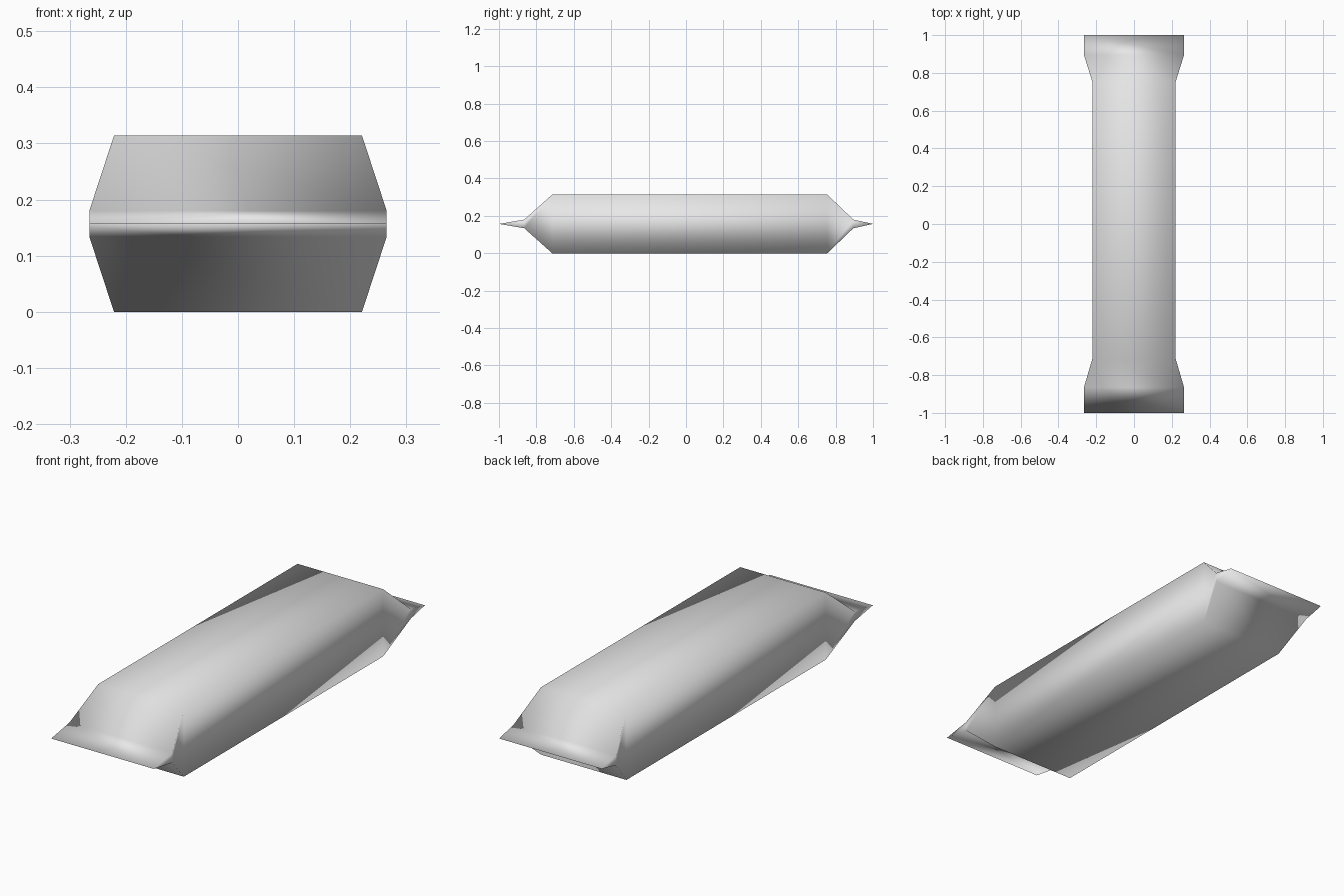
import bpy
import bmesh

cube = bpy.data.objects.get("Cube")
if cube:
    bpy.data.objects.remove(cube, do_unlink=True)

# Plain wrapper material
grey = bpy.data.materials.new("light grey")
grey.use_nodes = True
grey.diffuse_color = (0.8, 0.8, 0.8, 1)
grey.node_tree.nodes["Principled BSDF"].inputs["Base Color"].default_value = grey.diffuse_color

# Cross-sections along the length: y, half width, half height
MID = 0.157
SECTIONS = [
    (-1.0, 0.265, 0.0),     # front seal edge
    (-0.865, 0.265, 0.023),  # front seal root
    (-0.715, 0.221, MID),   # body start
    (0.755, 0.221, MID),    # body end
    (0.895, 0.265, 0.023),   # back seal root
    (1.0, 0.265, 0.0),      # back seal edge
]
CORNERS = [(-1, -1), (1, -1), (1, 1), (-1, 1)]

# Loft the sections into a closed packet with pinched ends
bm = bmesh.new()
rings = [[bm.verts.new((sx * w, y, MID + sz * h)) for sx, sz in CORNERS]
         for y, w, h in SECTIONS]
for a, b in zip(rings, rings[1:]):
    for i in range(4):
        j = (i + 1) % 4
        bm.faces.new((a[i], a[j], b[j], b[i]))
bmesh.ops.remove_doubles(bm, verts=bm.verts[:], dist=0.0001)
bmesh.ops.recalc_face_normals(bm, faces=bm.faces[:])
for face in bm.faces:
    face.smooth = True

mesh = bpy.data.meshes.new("sealed_packet")
bm.to_mesh(mesh)
bm.free()
mesh.materials.append(grey)
packet = bpy.data.objects.new("sealed_packet", mesh)
bpy.context.collection.objects.link(packet)
